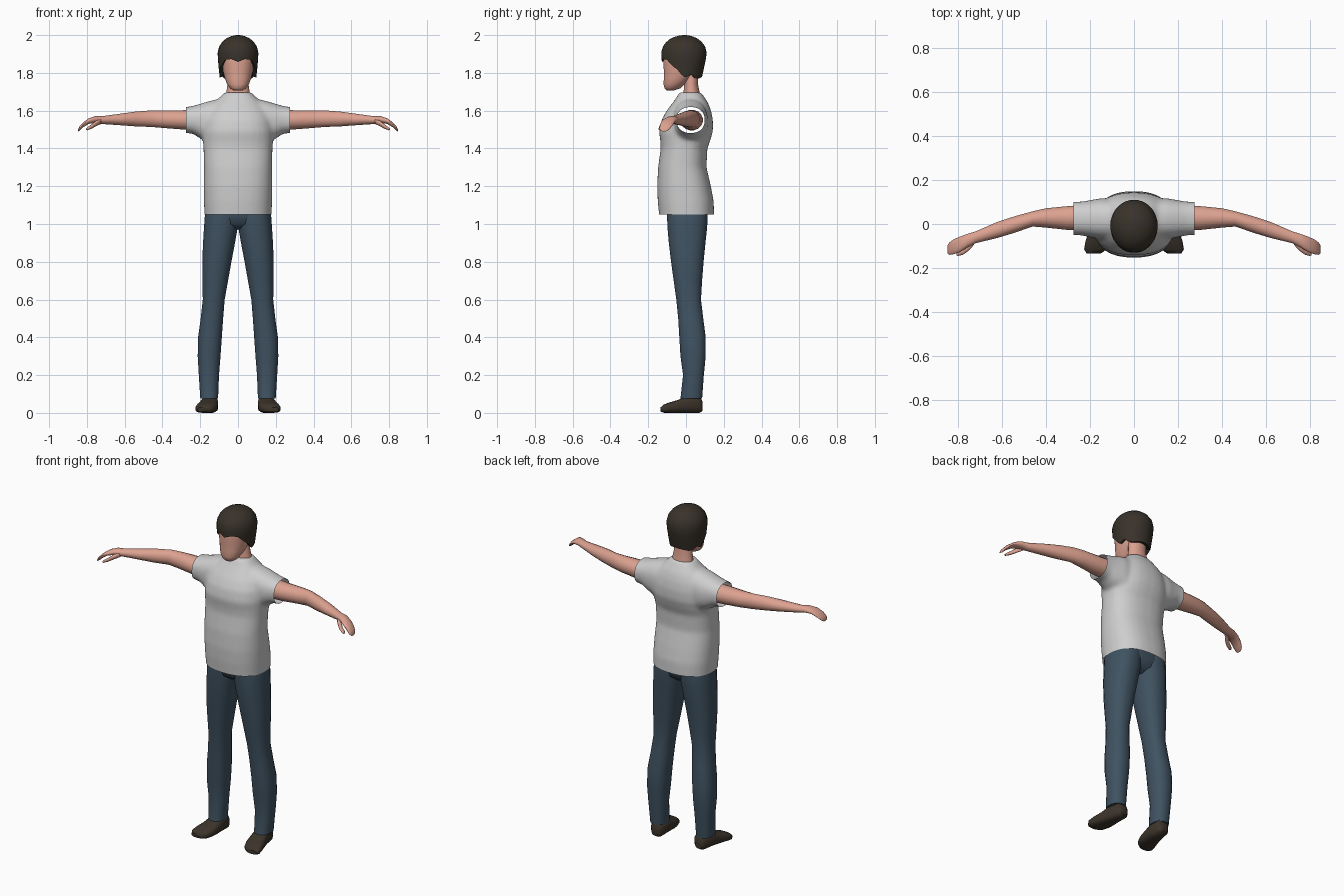
import bpy, bmesh, math
from mathutils import Vector


def material(name, rgb):
    m = bpy.data.materials.new(name)
    m.diffuse_color = (*rgb, 1)
    return m


SKIN = material("skin", (0.72, 0.36, 0.28))
WHITE = material("shirt_white", (0.62, 0.62, 0.62))
DENIM = material("denim_blue", (0.05, 0.085, 0.12))
BROWN = material("hair_brown", (0.04, 0.032, 0.023))
LEATHER = material("shoe_brown", (0.045, 0.034, 0.024))


def add_loft(bm, axis, sections, n=20, power=2.0, sign=1):
    """Skin rounded sections (pos, a0, a1, b0, b1) along an axis."""
    rings = []
    for pos, a0, a1, b0, b1 in sections:
        ring = []
        for i in range(n):
            t = 2 * math.pi * (i + 0.5) / n
            c, s = math.cos(t), math.sin(t)
            a = (a0 + a1) / 2 + (a1 - a0) / 2 * math.copysign(abs(c) ** (2 / power), c)
            b = (b0 + b1) / 2 + (b1 - b0) / 2 * math.copysign(abs(s) ** (2 / power), s)
            co = {"x": (pos * sign, a, b), "y": (a, pos, b), "z": (a, b, pos)}[axis]
            ring.append(bm.verts.new(co))
        rings.append(ring)
    skin_rings(bm, rings)


def skin_rings(bm, rings):
    n = len(rings[0])
    for lo, hi in zip(rings, rings[1:]):
        for i in range(n):
            bm.faces.new((lo[i], lo[(i + 1) % n], hi[(i + 1) % n], hi[i]))
    bm.faces.new(rings[0])
    bm.faces.new(rings[-1])


def finish(bm, name, mat, mirror=False, angle=50):
    bmesh.ops.recalc_face_normals(bm, faces=bm.faces[:])
    me = bpy.data.meshes.new(name)
    bm.to_mesh(me)
    bm.free()
    me.materials.append(mat)
    ob = bpy.data.objects.new(name, me)
    bpy.context.collection.objects.link(ob)
    bpy.ops.object.select_all(action="DESELECT")
    ob.select_set(True)
    bpy.context.view_layer.objects.active = ob
    bpy.ops.object.shade_smooth_by_angle(angle=math.radians(angle))
    if mirror:
        ob.modifiers.new("mirror", "MIRROR").use_mirror_merge = False
    return ob


def loft(name, mat, axis, sections, mirror=False, n=20, power=2.0):
    bm = bmesh.new()
    add_loft(bm, axis, sections, n, power)
    return finish(bm, name, mat, mirror)


# Shirt: torso and sleeves fused into one cloth surface
bm = bmesh.new()
add_loft(bm, "z", [(z, -r, r, y0, y1) for z, r, y0, y1 in [
    (1.00, .178, -.141, .150), (1.05, .178, -.143, .149), (1.12, .181, -.150, .147),
    (1.20, .182, -.153, .132), (1.30, .180, -.148, .109), (1.40, .183, -.134, .113),
    (1.44, .186, -.136, .128), (1.49, .188, -.143, .143), (1.55, .180, -.130, .143),
    (1.60, .160, -.103, .133), (1.64, .128, -.072, .118), (1.67, .098, -.050, .098),
    (1.697, .070, -.036, .080)]], 28, 2.4)
for s in (1, -1):
    add_loft(bm, "x", [(.06, -.07, .11, 1.42, 1.672), (.15, -.07, .118, 1.43, 1.652),
                       (.20, -.06, .108, 1.452, 1.637), (.24, -.052, .102, 1.478, 1.625),
                       (.32, -.048, .098, 1.484, 1.613)], 20, 2.3, s)
shirt = finish(bm, "shirt", WHITE)
rm = shirt.modifiers.new("fuse", "REMESH")
rm.mode, rm.voxel_size = "VOXEL", 0.011
sm = shirt.modifiers.new("soften", "SMOOTH")
sm.factor, sm.iterations = 0.5, 8
for m in ("fuse", "soften"):
    bpy.ops.object.modifier_apply(modifier=m)
# Crisp hem and sleeve openings
bm = bmesh.new()
bm.from_mesh(shirt.data)
for co, no in [((0, 0, 1.05), (0, 0, -1)), ((.274, 0, 0), (1, 0, 0)), ((-.274, 0, 0), (-1, 0, 0))]:
    bmesh.ops.bisect_plane(bm, geom=bm.verts[:] + bm.edges[:] + bm.faces[:],
                           plane_co=co, plane_no=no, clear_outer=True)
for f in bm.faces:
    f.smooth = True
bm.to_mesh(shirt.data)
bm.free()

# Trousers
loft("trouser_leg", DENIM, "z", [
    (.075, .105, .200, -.030, .086), (.20, .100, .208, -.016, .095),
    (.30, .092, .214, -.030, .105), (.40, .085, .212, -.036, .105),
    (.50, .078, .198, -.042, .092), (.60, .070, .187, -.052, .080),
    (.70, .052, .189, -.066, .086), (.80, .034, .190, -.080, .094),
    (.90, .015, .186, -.092, .104), (.98, .001, .181, -.099, .113),
    (1.05, -.008, .176, -.102, .116), (1.10, -.008, .165, -.100, .112)], True, 20, 2.3)
loft("trouser_hips", DENIM, "z", [
    (.97, -.05, .05, -.045, .06), (1.00, -.13, .13, -.088, .100),
    (1.05, -.174, .174, -.102, .116), (1.12, -.165, .165, -.100, .110)], n=24, power=2.5)

# Shoes
loft("shoe", LEATHER, "y", [
    (.088, .122, .168, .010, .060), (.072, .106, .182, 0, .088),
    (.00, .104, .197, 0, .088), (-.04, .104, .208, 0, .070),
    (-.08, .109, .221, 0, .058), (-.115, .124, .227, 0, .046),
    (-.134, .150, .215, .006, .030)], True, 16, 2.8)

# Arms running into mitten-like hands
loft("arm", SKIN, "x", [
    (.20, -.030, .090, 1.495, 1.605), (.30, -.028, .082, 1.500, 1.603),
    (.40, -.017, .072, 1.508, 1.602), (.46, -.012, .058, 1.513, 1.602),
    (.54, -.040, .036, 1.516, 1.596), (.62, -.064, .010, 1.522, 1.585),
    (.72, -.088, -.034, 1.529, 1.571), (.755, -.106, -.044, 1.534, 1.572),
    (.79, -.128, -.057, 1.530, 1.560), (.82, -.138, -.070, 1.512, 1.538),
    (.838, -.140, -.084, 1.495, 1.518), (.846, -.134, -.098, 1.490, 1.502)], True, 16)
loft("thumb", SKIN, "x", [
    (.725, -.095, -.065, 1.530, 1.556), (.750, -.122, -.088, 1.518, 1.548),
    (.775, -.140, -.112, 1.505, 1.528), (.798, -.146, -.124, 1.496, 1.512),
    (.804, -.142, -.130, 1.498, 1.505)], True, 10)

# Neck and head
loft("neck", SKIN, "z", [(1.62, -.075, .075, -.03, .085), (1.69, -.064, .064, -.014, .074),
                         (1.74, -.056, .056, -.010, .064), (1.84, -.056, .056, -.010, .066)])
loft("head", SKIN, "z", [(z, -r, r, y0, y1) for z, r, y0, y1 in [
    (1.708, .026, -.104, -.060), (1.718, .042, -.114, -.030), (1.74, .058, -.119, -.006),
    (1.77, .070, -.118, .030), (1.81, .080, -.118, .070), (1.85, .086, -.120, .085),
    (1.90, .088, -.118, .090), (1.95, .070, -.09, .07)]], n=24, power=2.2)

# Hair cap with a hanging edge that changes height around the head
EDGE = [(0, 1.858), (22, 1.874), (42, 1.868), (58, 1.835), (74, 1.815), (86, 1.775),
        (98, 1.778), (108, 1.792), (135, 1.767), (160, 1.775), (180, 1.778)]


def edge_height(deg):
    for (a, za), (b, zb) in zip(EDGE, EDGE[1:]):
        if deg <= b:
            return za + (zb - za) * (deg - a) / (b - a)
    return EDGE[-1][1]


def hair_point(deg, z, inset=1.0):
    if z > 1.90:
        k = max(0.0, 1 - ((z - 1.90) / 0.1) ** 2.1) ** 0.5
    else:
        k = 1 - 1.6 * (1.90 - z) ** 1.3
    back = abs(deg) > 90
    ry = 0.118 if back else 0.123
    if back and z < 1.9:
        ry -= 0.12 * (1.9 - z)
    t = math.radians(deg)
    return Vector((0.108 * k * inset * math.sin(t), -0.008 - ry * k * inset * math.cos(t), z))


bm = bmesh.new()
N = 36
degs = [-180 + 360 * i / N for i in range(N)]
rings = [[bm.verts.new(hair_point(d, edge_height(abs(d)) + 0.006, 0.8)) for d in degs]]
for u in (0, .2, .4, .58, .73, .85, .93, .98, .997):
    rings.append([bm.verts.new(hair_point(d, edge_height(abs(d)) * (1 - u) + 2.0 * u)) for d in degs])
skin_rings(bm, rings)
finish(bm, "hair", BROWN)
